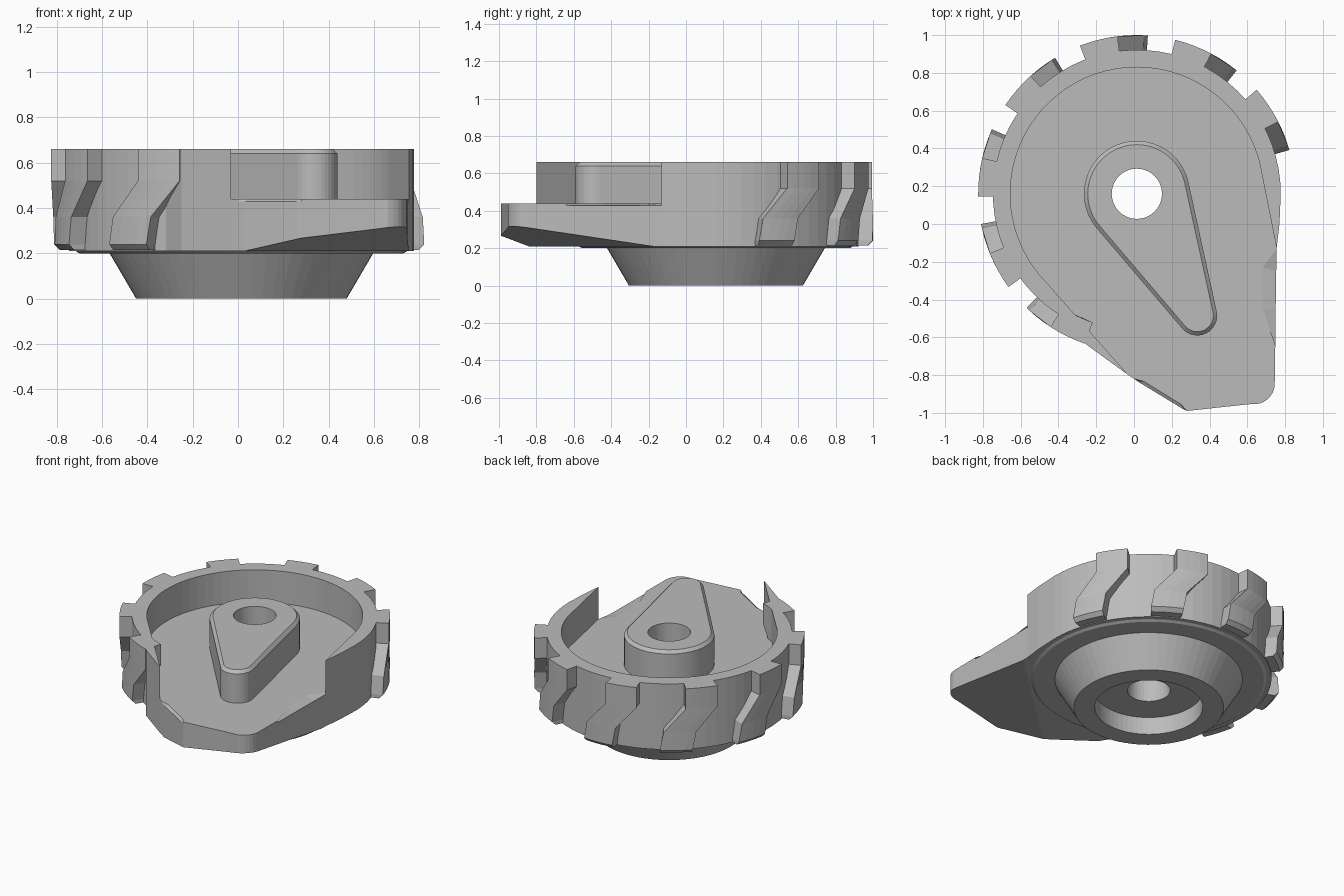
import bpy, bmesh
from math import radians, cos, sin, atan2, acos, hypot, degrees

if "Cube" in bpy.data.objects:
    bpy.data.objects.remove(bpy.data.objects["Cube"], do_unlink=True)

CX, CY = 0.015, 0.16          # wheel axis
Z_BOTTOM, Z_RIM, Z_FLOOR, Z_TOP = 0.20, 0.21, 0.44, 0.66

grey = bpy.data.materials.new("plain grey")
grey.use_nodes = True
grey.diffuse_color = (0.5, 0.5, 0.5, 1)
grey.node_tree.nodes["Principled BSDF"].inputs["Base Color"].default_value = (0.5, 0.5, 0.5, 1)


def arc(r, a0, a1, n, c=(CX, CY)):
    """Points on an arc, angles in degrees, both ends included."""
    angles = [radians(a0 + (a1 - a0) * i / n) for i in range(n + 1)]
    return [(c[0] + r * cos(a), c[1] + r * sin(a)) for a in angles]


def circle(r, n=64):
    return arc(r, 0, 360, n)[:-1]


def loft(name, layers):
    """Closed solid through matching outlines stacked at rising heights."""
    bm = bmesh.new()
    rings = [[bm.verts.new((x, y, z)) for x, y in pts] for pts, z in layers]
    for low, high in zip(rings, rings[1:]):
        for i in range(len(low)):
            j = (i + 1) % len(low)
            bm.faces.new((low[i], low[j], high[j], high[i]))
    bm.faces.new(rings[0][::-1])
    bm.faces.new(rings[-1])
    bmesh.ops.recalc_face_normals(bm, faces=bm.faces)
    mesh = bpy.data.meshes.new(name)
    bm.to_mesh(mesh)
    bm.free()
    mesh.materials.append(grey)
    obj = bpy.data.objects.new(name, mesh)
    bpy.context.collection.objects.link(obj)
    return obj


def cut(obj, cutter):
    """Subtract the cutter and bake the result."""
    mod = obj.modifiers.new("cut", "BOOLEAN")
    mod.operation, mod.solver, mod.object = "DIFFERENCE", "EXACT", cutter
    graph = bpy.context.evaluated_depsgraph_get()
    mesh = bpy.data.meshes.new_from_object(obj.evaluated_get(graph))
    obj.modifiers.clear()
    obj.data = mesh


# Outline of the body: right flank, round back, then the beak at the front
round_back = arc(0.762, 0, 244, 48)
flank = [(0.755, -0.13), (0.77, 0.0)]
beak = [(-0.25, -0.64), (-0.03, -0.80), (0.0, -0.82), (0.03, -0.84), (0.26, -0.98), (0.28, -0.99)]
corner = [(0.60, -0.955)] + arc(0.11, -75, 0, 6, (0.635, -0.845))
side = [(0.748, -0.64), (0.75, -0.45), (0.753, -0.25)]
outline = flank + round_back + beak + corner + side

# Floor edge dips slightly along the right flank and the left of the beak
dip_beak = beak[:3] + [(0.05, -0.832), (0.25, -0.955)] + beak[5:]
dip_side = [side[0], (0.682, -0.45), (0.682, -0.23)]
floor_edge = flank + round_back + dip_beak + corner + dip_side

body = loft("body", [(outline, Z_RIM), (outline, Z_FLOOR - 0.012), (floor_edge, Z_FLOOR)])

# Underside of the beak rises towards its front corner
bm = bmesh.new()
bm.from_mesh(body.data)
res = bmesh.ops.bisect_plane(bm, geom=bm.verts[:] + bm.edges[:] + bm.faces[:],
                             plane_co=(0, 0, 0.08), plane_no=(-0.138, 0.15, 1),
                             clear_inner=True)
rim = [e for e in res["geom_cut"] if isinstance(e, bmesh.types.BMEdge)]
bmesh.ops.holes_fill(bm, edges=[e for e in bm.edges if e.is_boundary])
bmesh.ops.recalc_face_normals(bm, faces=bm.faces)
bm.to_mesh(body.data)
bm.free()

# Raised wall around the floor, tapering to points at both ends
inner = arc(0.67, 220, 8, 44)
wall_outline = flank + round_back + beak[:2] + inner
loft("wall", [(wall_outline, Z_FLOOR), (wall_outline, Z_TOP)])

# Thin lip and conical hub below
lip = loft("lower_lip", [(circle(0.715), Z_BOTTOM), (circle(0.74), Z_RIM + 0.005)])
hub = loft("hub_cone", [(circle(0.465), 0), (circle(0.582), Z_BOTTOM)])

# Teardrop boss on the floor: hull of a big and a small circle
TIP = (0.335, -0.485)
dx, dy = TIP[0] - CX, TIP[1] - CY
heading = degrees(atan2(dy, dx))


def teardrop(shrink):
    big, small = 0.28 - shrink, 0.105 - shrink
    half = degrees(acos((big - small) / hypot(dx, dy)))
    return (arc(big, heading + half, heading + 360 - half, 40)
            + arc(small, heading - half, heading + half, 16, TIP))


boss = loft("teardrop_boss", [(teardrop(0), Z_FLOOR - 0.01), (teardrop(0), Z_TOP - 0.02),
                              (teardrop(0.02), Z_TOP)])

# Axle hole through everything and a round pocket under the hub
axle = loft("axle_cutter", [(circle(0.133, 40), -0.1), (circle(0.133, 40), 1)])
pocket = loft("pocket_cutter", [(circle(0.335), -0.1), (circle(0.335), 0.12)])
cut(hub, pocket)
for part in (hub, lip, body, boss):
    cut(part, axle)
for cutter in (axle, pocket):
    bpy.data.objects.remove(cutter, do_unlink=True)


# Seven kinked tread teeth around the back
def tooth_section(start, r):
    return arc(r, start, start + 14, 4) + arc(0.72, start + 14, start, 4)


for k in range(7):
    a = 27 + 35 * k
    loft(f"tread_tooth_{k + 1}", [
        (tooth_section(a - 11, 0.815), Z_RIM + 0.005),
        (tooth_section(a - 11, 0.84), Z_RIM + 0.03),
        (tooth_section(a - 9.5, 0.84), 0.36),
        (tooth_section(a, 0.84), 0.52),
        (tooth_section(a, 0.84), Z_TOP)])
